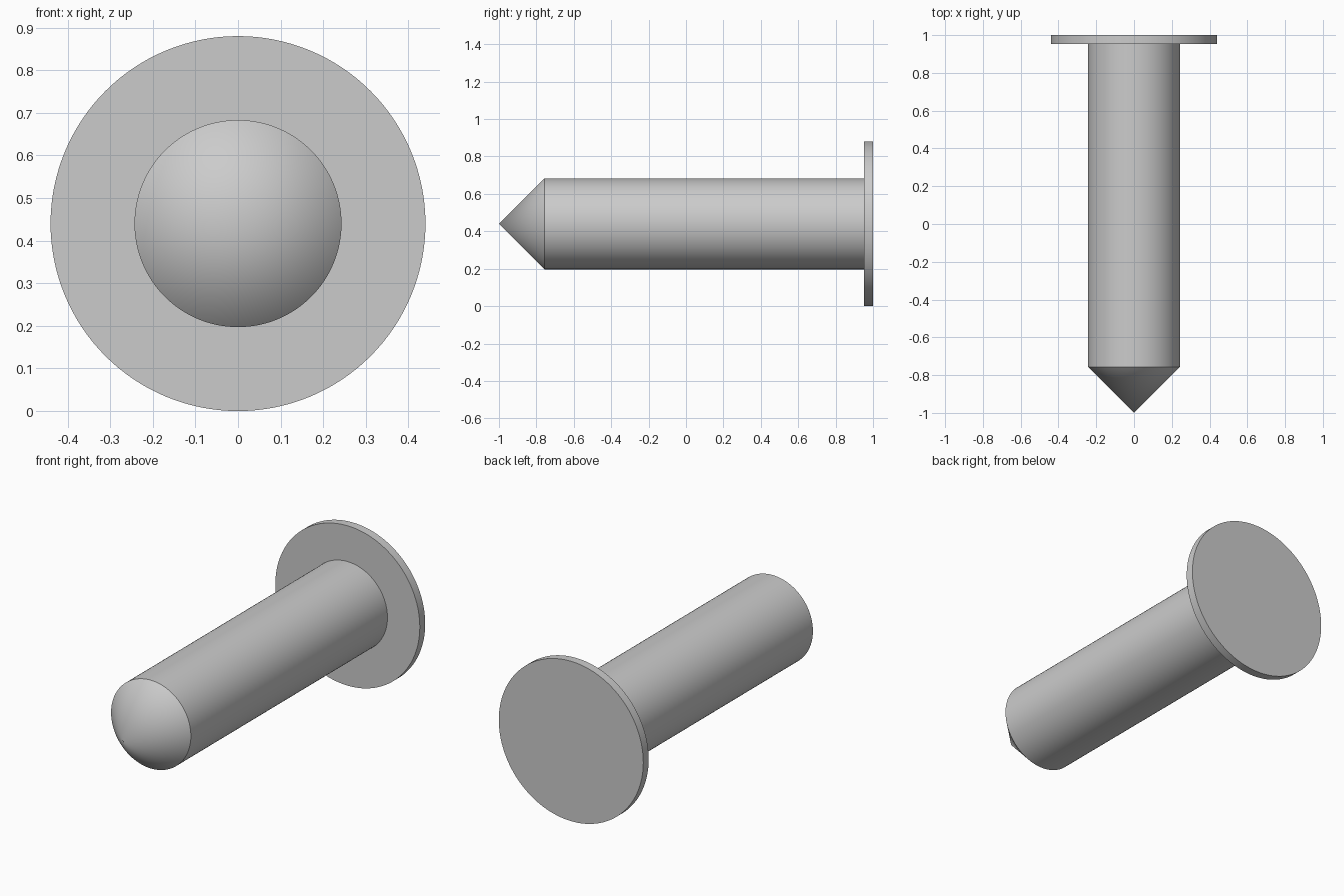
import bpy
import bmesh
import math
from mathutils import Matrix, Vector

cube = bpy.data.objects.get("Cube")
if cube:
    bpy.data.objects.remove(cube, do_unlink=True)

SEGMENTS = 128
FLANGE_RADIUS = 0.44
SHAFT_RADIUS = 0.243

grey = bpy.data.materials.new("plain_grey")
grey.use_nodes = True
colour = (0.6, 0.6, 0.6, 1.0)
grey.diffuse_color = colour
grey.node_tree.nodes["Principled BSDF"].inputs["Base Color"].default_value = colour

# Pointed pin with flange: (radius, y) outline from the tip to the back
profile = [
    (0, -1),
    (SHAFT_RADIUS, -0.757),
    (SHAFT_RADIUS, 0.953),
    (FLANGE_RADIUS, 0.953),
    (FLANGE_RADIUS, 1),
]

bm = bmesh.new()
verts = [bm.verts.new((r, y, 0)) for r, y in profile]
edges = [bm.edges.new(pair) for pair in zip(verts, verts[1:])]
bmesh.ops.spin(bm, geom=verts + edges, cent=(0, 0, 0), axis=(0, 1, 0),
               angle=math.tau, steps=SEGMENTS, use_duplicate=False)
bmesh.ops.remove_doubles(bm, verts=bm.verts, dist=0.0001)

# Flat back of the flange
bmesh.ops.holes_fill(bm, edges=[e for e in bm.edges if e.is_boundary], sides=0)
bmesh.ops.recalc_face_normals(bm, faces=bm.faces)
bmesh.ops.transform(bm, matrix=Matrix.Translation(Vector((0, 0, FLANGE_RADIUS))),
                    verts=bm.verts)

mesh = bpy.data.meshes.new("flanged_pin")
bm.to_mesh(mesh)
bm.free()
mesh.materials.append(grey)
pin = bpy.data.objects.new("flanged_pin", mesh)
bpy.context.collection.objects.link(pin)

# Smooth round sides, crisp rims
bpy.ops.object.select_all(action="DESELECT")
pin.select_set(True)
bpy.context.view_layer.objects.active = pin
bpy.ops.object.shade_smooth_by_angle(angle=math.radians(30))
